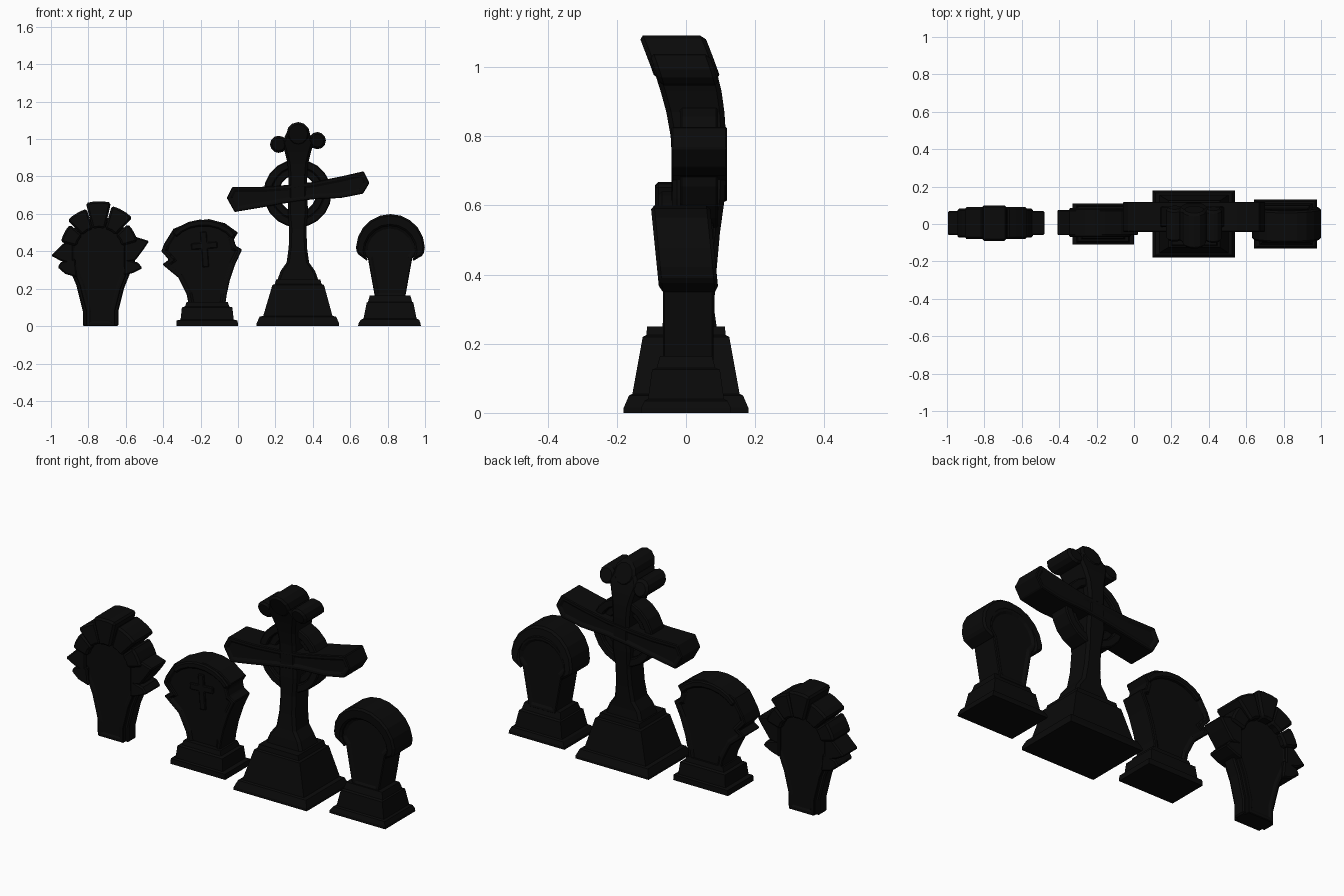
import bpy, bmesh
from math import sin, cos, pi, radians

cube = bpy.data.objects.get("Cube")
if cube:
    bpy.data.objects.remove(cube, do_unlink=True)

stone = bpy.data.materials.new("black_stone")
stone.use_nodes = True
BLACK = (0.003, 0.003, 0.003, 1)
stone.diffuse_color = BLACK
stone.node_tree.nodes["Principled BSDF"].inputs["Base Color"].default_value = BLACK
stone.node_tree.nodes["Principled BSDF"].inputs["Roughness"].default_value = 0.9


def finish(name, bm, bevel=0.0):
    bmesh.ops.recalc_face_normals(bm, faces=bm.faces)
    mesh = bpy.data.meshes.new(name)
    bm.to_mesh(mesh)
    bm.free()
    mesh.materials.append(stone)
    obj = bpy.data.objects.new(name, mesh)
    bpy.context.collection.objects.link(obj)
    if bevel:
        mod = obj.modifiers.new("worn_edges", "BEVEL")
        mod.width, mod.segments = bevel, 1
        mod.limit_method, mod.angle_limit = "ANGLE", radians(40)


def prism(name, outline, y0, y1, inset=0.0, recess=0.01, bevel=0.007, bend=None):
    """Front outline in x, z extruded along y, with optional sunken faces."""
    bm = bmesh.new()
    a = [bm.verts.new((x, y0, z)) for x, z in outline]
    b = [bm.verts.new((x, y1, z)) for x, z in outline]
    caps = [bm.faces.new(a), bm.faces.new(b[::-1])]
    n = len(a)
    for i in range(n):
        j = (i + 1) % n
        bm.faces.new((a[j], a[i], b[i], b[j]))
    bmesh.ops.recalc_face_normals(bm, faces=bm.faces)
    if inset:
        bmesh.ops.inset_individual(bm, faces=caps, thickness=inset, use_even_offset=True)
        bmesh.ops.inset_individual(bm, faces=caps, thickness=0.004, depth=-recess)
    if bend:
        for v in bm.verts:
            v.co.y += bend(v.co.z)
    finish(name, bm, bevel)


def loft(name, sections, chamfer=0.0):
    """Stacked rectangles (z, centre x, centre y, half x, half y)."""
    bm = bmesh.new()
    rings = []
    for z, cx, cy, hx, hy in sections:
        if chamfer:
            c = chamfer
            pts = [(hx - c, -hy), (hx, c - hy), (hx, hy - c), (hx - c, hy),
                   (c - hx, hy), (-hx, hy - c), (-hx, c - hy), (c - hx, -hy)]
        else:
            pts = [(hx, -hy), (hx, hy), (-hx, hy), (-hx, -hy)]
        rings.append([bm.verts.new((cx + x, cy + y, z)) for x, y in pts])
    for low, high in zip(rings, rings[1:]):
        for i in range(len(low)):
            j = (i + 1) % len(low)
            bm.faces.new((low[i], low[j], high[j], high[i]))
    bm.faces.new(rings[0][::-1])
    bm.faces.new(rings[-1])
    finish(name, bm)


def arc(cx, cz, r, start, end, n, squash=1.0):
    angles = [radians(start + (end - start) * i / n) for i in range(n + 1)]
    return [(cx + r * cos(t), cz + r * squash * sin(t)) for t in angles]


# Coffin-shaped headstone: slab, panel, arch blocks and side spikes
CX, CZ = -0.742, 0.4


def coffin(shrink, r):
    left = [(-0.83, 0), (-0.83, 0.08), (-0.865, 0.22), (-0.92, 0.35)]
    right = [(-0.55, 0.35), (-0.61, 0.2), (-0.64, 0.08), (-0.64, 0)]
    return ([(x + shrink, z) for x, z in left] + arc(CX, CZ, r, 172, 8, 8)
            + [(x - shrink, z) for x, z in right])


prism("coffin_slab", coffin(0, 0.185), -0.03, 0.04)
prism("coffin_panel", coffin(0.018, 0.16), -0.048, 0.058, inset=0.02, recess=0.006)
for i, (mid, outer, depth) in enumerate([
        (152, 0.212, 0.078), (121, 0.237, 0.085), (91, 0.268, 0.095),
        (60, 0.252, 0.085), (29, 0.212, 0.078)]):
    block = (arc(CX, CZ, 0.125, mid - 15.5, mid + 15.5, 2)
             + arc(CX, CZ, outer, mid + 14.5, mid - 14.5, 3))
    prism(f"arch_block_{i}", block, 0.005 - depth, 0.005 + depth, bevel=0.01)
spikes = [
    [(-0.88, 0.47), (-0.935, 0.44), (-1.0, 0.377), (-0.95, 0.35), (-0.88, 0.33)],
    [(-0.87, 0.36), (-0.945, 0.345), (-0.965, 0.315), (-0.925, 0.28), (-0.86, 0.26)],
    [(-0.61, 0.49), (-0.54, 0.475), (-0.475, 0.455), (-0.505, 0.41), (-0.55, 0.35), (-0.61, 0.34)],
    [(-0.61, 0.36), (-0.535, 0.34), (-0.51, 0.31), (-0.56, 0.285), (-0.61, 0.27)],
]
for i, pts in enumerate(spikes):
    prism(f"coffin_spike_{i}", pts, -0.06, 0.07)

# Chipped headstone on a stepped plinth
loft("chipped_plinth", [(0, -0.165, 0, 0.165, 0.11), (0.03, -0.165, 0, 0.163, 0.11),
                        (0.035, -0.165, 0, 0.142, 0.1), (0.1, -0.165, 0, 0.135, 0.093),
                        (0.105, -0.165, 0, 0.118, 0.08), (0.13, -0.165, 0, 0.11, 0.075)])
prism("chipped_slab",
      [(-0.26, 0.1), (-0.275, 0.17), (-0.32, 0.26), (-0.375, 0.305), (-0.405, 0.33),
       (-0.37, 0.355), (-0.41, 0.4), (-0.395, 0.44), (-0.345, 0.52), (-0.25, 0.56),
       (-0.155, 0.572), (-0.07, 0.55), (0.0, 0.5), (-0.022, 0.465), (-0.012, 0.43),
       (0.022, 0.41), (-0.015, 0.33), (-0.045, 0.24), (-0.06, 0.17), (-0.07, 0.1)],
      -0.06, 0.075, inset=0.022, recess=0.01, bevel=0.005)
prism("chipped_hood", arc(-0.185, 0.41, 0.2, 30, 146, 7, 0.8)
      + arc(-0.185, 0.40, 0.175, 146, 30, 7, 0.77), -0.07, 0.085)
tilt = radians(4)
w, up, down, arm = 0.017, 0.075, 0.115, 0.07
cross = [(-w, -down), (w, -down), (w, -w), (arm, -w), (arm, w), (w, w),
         (w, up), (-w, up), (-w, w), (-arm, w), (-arm, -w), (-w, -w)]
prism("carved_cross", [(-0.18 + x * cos(tilt) - z * sin(tilt),
                        0.43 + x * sin(tilt) + z * cos(tilt)) for x, z in cross],
      -0.06, -0.04, bevel=0.004)


# Tall wheel cross on a tapered pedestal
def lean(z):
    return 0.038 - 0.65 * max(0, z - 0.74) ** 2


loft("cross_pedestal", [(0, 0.32, 0, 0.22, 0.18), (0.015, 0.32, 0, 0.22, 0.18),
                        (0.05, 0.32, 0, 0.205, 0.165), (0.055, 0.32, 0, 0.185, 0.155),
                        (0.22, 0.322, 0, 0.138, 0.125), (0.225, 0.322, 0, 0.125, 0.115),
                        (0.25, 0.322, 0, 0.118, 0.112)])
shaft = [(0.24, 0.112, 0.01, 0.08), (0.295, 0.092, 0.01, 0.072), (0.34, 0.06, 0.015, 0.068),
         (0.42, 0.049, 0.022, 0.067), (0.52, 0.046, 0.03, 0.068), (0.62, 0.054, 0.036, 0.076)]
shaft += [(z, hx, lean(z), hy) for z, hx, hy in (
    (0.7, 0.05, 0.077), (0.8, 0.05, 0.08), (0.87, 0.055, 0.084),
    (0.93, 0.07, 0.088), (0.98, 0.085, 0.09), (1.03, 0.062, 0.09))]
loft("cross_shaft", [(z, 0.32, y, hx, hy) for z, hx, y, hy in shaft], chamfer=0.014)
prism("cross_arms",
      [(-0.06, 0.685), (-0.03, 0.745), (0.13, 0.745), (0.27, 0.755), (0.4, 0.77),
       (0.55, 0.8), (0.672, 0.828), (0.703, 0.765), (0.668, 0.708), (0.55, 0.685),
       (0.4, 0.678), (0.27, 0.66), (0.13, 0.635), (-0.018, 0.61)],
      -0.042, 0.118, inset=0.02, recess=0.008, bevel=0.01)
for name, r0, r1, half in (("wheel_rim", 0.138, 0.182, 0.055), ("wheel_inner", 0.1, 0.142, 0.035)):
    bm = bmesh.new()
    n = 20
    rings = []
    for i in range(n):
        t = 2 * pi * i / n
        rings.append([bm.verts.new((0.318 + r * cos(t), 0.038 + y, 0.71 + r * sin(t)))
                      for r, y in ((r0, -half), (r1, -half), (r1, half), (r0, half))])
    for i in range(n):
        a, b = rings[i], rings[(i + 1) % n]
        for k in range(4):
            m = (k + 1) % 4
            bm.faces.new((a[k], a[m], b[m], b[k]))
    finish(name, bm, 0.006)
for name, x, z, r, depth in (("top_lobe", 0.322, 1.028, 0.063, 0.095),
                             ("right_lobe", 0.217, 0.972, 0.046, 0.086),
                             ("left_lobe", 0.424, 0.992, 0.046, 0.086)):
    prism(name, arc(x, z, r, 0, 330, 11), -depth, depth, bevel=0.012, bend=lean)

# Hooded headstone on a stepped plinth
HX = 0.813
loft("hooded_plinth", [(0, HX - 0.003, 0, 0.168, 0.13), (0.015, HX - 0.003, 0, 0.166, 0.13),
                       (0.035, HX, 0, 0.155, 0.12), (0.04, HX, 0, 0.142, 0.11),
                       (0.125, HX, 0, 0.125, 0.098), (0.13, HX, 0, 0.118, 0.085),
                       (0.165, HX, 0, 0.108, 0.075)])
prism("hooded_slab", [(HX + 0.08, 0.15), (HX + 0.118, 0.36)]
      + arc(HX, 0.4, 0.15, 0, 180, 10)
      + [(HX - 0.118, 0.36), (HX - 0.08, 0.15)], -0.066, 0.08, inset=0.02, recess=0.008)
prism("hood", [(HX + 0.118, 0.345), (HX + 0.178, 0.38)]
      + arc(HX + 0.002, 0.415, 0.184, 2, 178, 10)
      + [(HX - 0.178, 0.39), (HX - 0.118, 0.345)]
      + arc(HX, 0.4, 0.135, 180, 0, 10), -0.078, 0.093, bevel=0.01,
      bend=lambda z: 0.1 * (0.36 - z))
